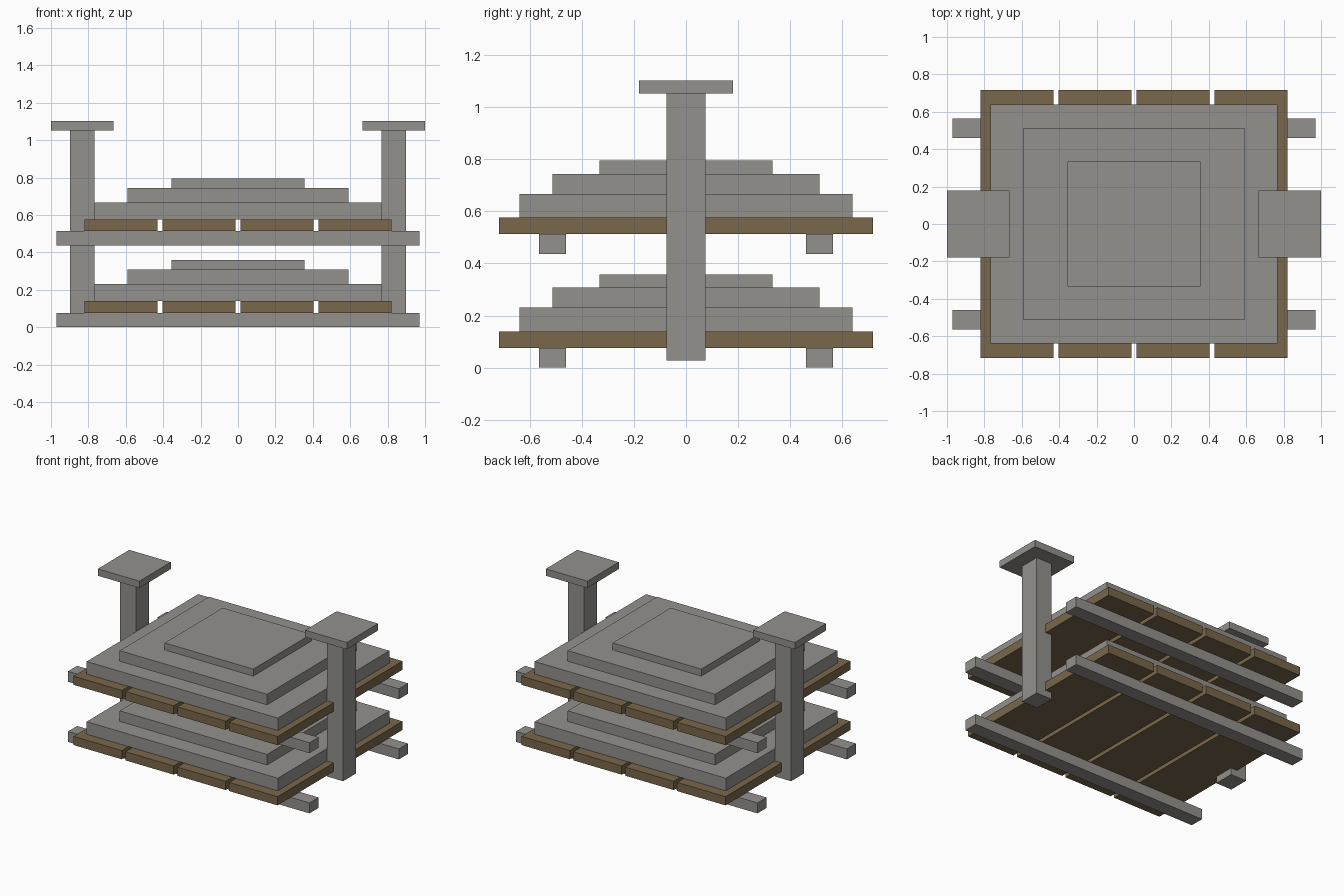
import bpy

if "Cube" in bpy.data.objects:
    bpy.data.objects.remove(bpy.data.objects["Cube"], do_unlink=True)


def material(name, rgb):
    m = bpy.data.materials.new(name)
    m.use_nodes = True
    m.diffuse_color = (*rgb, 1)
    m.node_tree.nodes["Principled BSDF"].inputs["Base Color"].default_value = (*rgb, 1)
    return m


grey = material("grey metal", (0.29, 0.285, 0.27))
wood = material("brown wood", (0.19, 0.135, 0.07))


def box(name, x, y, z, mat):
    """Axis-aligned box from (low, high) ranges."""
    bpy.ops.mesh.primitive_cube_add(size=1, location=[(a + b) / 2 for a, b in (x, y, z)])
    ob = bpy.context.object
    ob.name = name
    ob.scale = [b - a for a, b in (x, y, z)]
    bpy.ops.object.transform_apply(location=False, rotation=False, scale=True)
    ob.data.materials.append(mat)
    return ob


# Two identical stacked platforms
for level, base in (("lower", 0.003), ("upper", 0.44)):
    # Support beams
    for side, y in (("front", -0.513), ("back", 0.513)):
        box(f"{level}_{side}_beam", (-0.97, 0.97), (y - 0.052, y + 0.052),
            (base, base + 0.076), grey)

    # Deck planks with narrow gaps
    for i in range(4):
        x = (i - 1.5) * 0.417
        box(f"{level}_plank_{i + 1}", (x - 0.194, x + 0.194), (-0.717, 0.717),
            (base + 0.076, base + 0.139), wood)

    # Stepped slabs
    z = base + 0.139
    for i, (hx, hy, h) in enumerate(((0.768, 0.64, 0.091),
                                     (0.592, 0.512, 0.077),
                                     (0.356, 0.333, 0.051))):
        box(f"{level}_slab_{i + 1}", (-hx, hx), (-hy, hy), (z, z + h), grey)
        z += h

# Side posts with flat caps
for side, s in (("left", 1), ("right", -1)):
    box(f"{side}_post", sorted((s * 0.768, s * 0.897)), (-0.075, 0.075), (0.03, 1.055), grey)
    box(f"{side}_post_cap", sorted((s * 0.666, s * 1.0)), (-0.18, 0.18), (1.055, 1.105), grey)

# Rest the lowest beams on the ground
for ob in bpy.data.objects:
    if ob.type == 'MESH':
        ob.location.z -= 0.003
